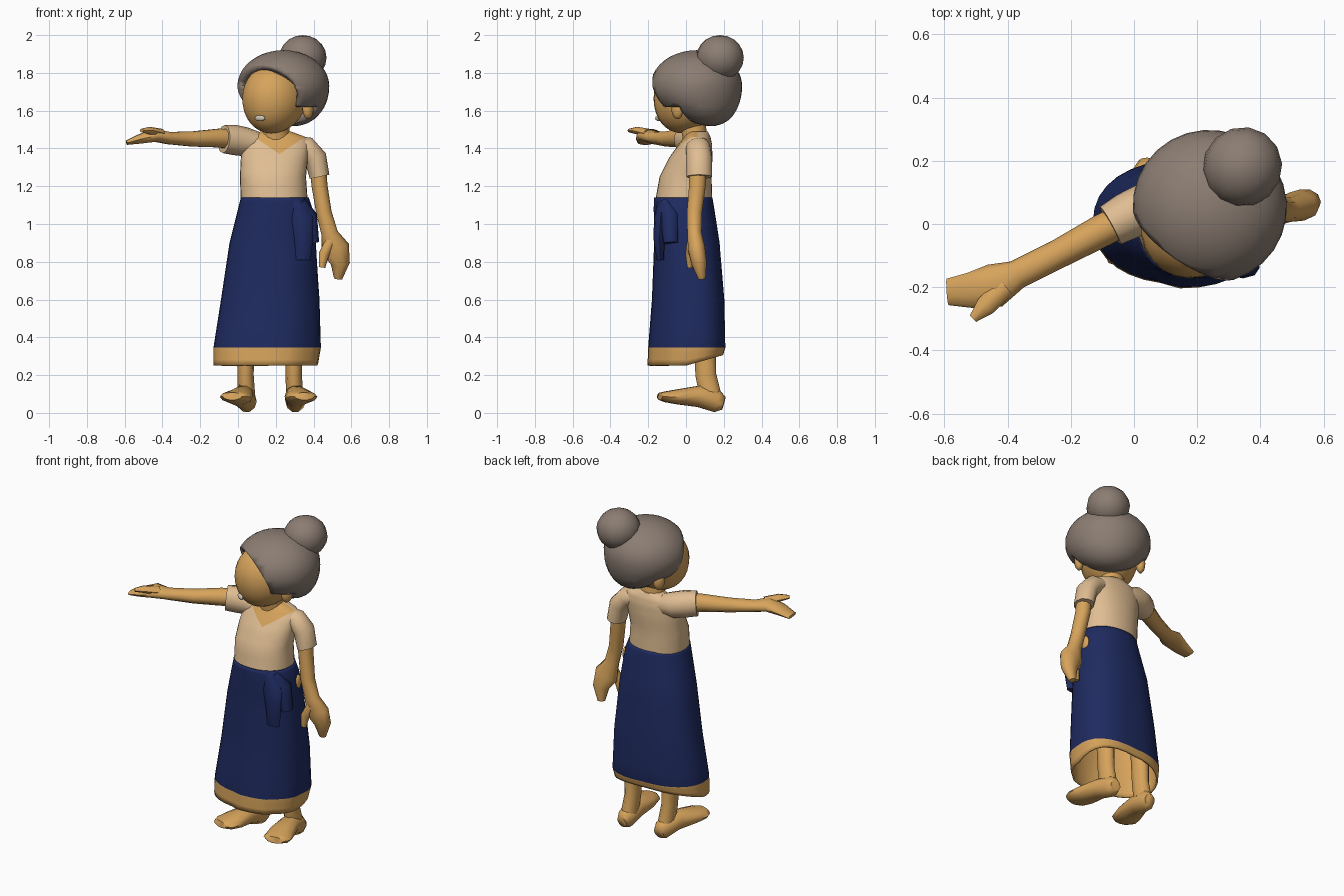
import bpy, bmesh, math
from mathutils import Vector, Matrix

cube = bpy.data.objects.get("Cube")
if cube:
    bpy.data.objects.remove(cube, do_unlink=True)


def material(name, rgb):
    m = bpy.data.materials.new(name)
    m.use_nodes = True
    m.diffuse_color = (*rgb, 1)
    bsdf = next(n for n in m.node_tree.nodes if n.type == 'BSDF_PRINCIPLED')
    bsdf.inputs["Base Color"].default_value = (*rgb, 1)
    bsdf.inputs["Roughness"].default_value = 0.9
    return m


SKIN = material("warm tan", (0.68, 0.37, 0.107))
SHIRT = material("cream cloth", (0.74, 0.51, 0.29))
SKIRT = material("navy cloth", (0.0135, 0.024, 0.118))
HAIR = material("grey brown hair", (0.26, 0.205, 0.17))
TEETH = material("pale mouth", (0.62, 0.55, 0.45))


def finish(name, bm, mats, rule=None, angle=60):
    """Turn a bmesh into a smooth shaded object, colouring faces by rule."""
    bmesh.ops.recalc_face_normals(bm, faces=bm.faces)
    if rule:
        for f in bm.faces:
            f.material_index = rule(f.calc_center_median())
    me = bpy.data.meshes.new(name)
    bm.to_mesh(me)
    bm.free()
    for m in mats:
        me.materials.append(m)
    ob = bpy.data.objects.new(name, me)
    bpy.context.collection.objects.link(ob)
    bpy.ops.object.select_all(action='DESELECT')
    ob.select_set(True)
    bpy.context.view_layer.objects.active = ob
    bpy.ops.object.shade_smooth_by_angle(angle=math.radians(angle))
    return ob


def cut(bm, point, normal):
    """Add an edge loop where a plane crosses the mesh."""
    bmesh.ops.bisect_plane(bm, geom=bm.verts[:] + bm.edges[:] + bm.faces[:],
                           plane_co=point, plane_no=normal)


def bridge(rings, caps=True):
    bm = bmesh.new()
    rows = [[bm.verts.new(p) for p in r] for r in rings]
    n = len(rows[0])
    for a, b in zip(rows, rows[1:]):
        for i in range(n):
            j = (i + 1) % n
            bm.faces.new((a[i], a[j], b[j], b[i]))
    if caps:
        bm.faces.new(rows[0])
        bm.faces.new(rows[-1])
    return bm


def tube(name, pts, mat, ref=(0, 0, 1), n=10):
    """Sweep an ellipse along points (x, y, z, half width, half height)."""
    ref = Vector(ref)
    c = [Vector(p[:3]) for p in pts]
    rings = []
    for i, p in enumerate(pts):
        t = (c[min(i + 1, len(c) - 1)] - c[max(i - 1, 0)]).normalized()
        side = t.cross(ref).normalized()
        up = side.cross(t)
        angles = [2 * math.pi * k / n for k in range(n)]
        rings.append([c[i] + side * p[3] * math.cos(a) + up * p[4] * math.sin(a)
                      for a in angles])
    return finish(name, bridge(rings), [mat])


def body_rings(spec, n=32, steps=3, power=0.92):
    """Horizontal rings from (z, xmin, xmax, ymin, ymax), refined in between."""
    fine = []
    for a, b in zip(spec, spec[1:]):
        fine += [[u + (v - u) * k / steps for u, v in zip(a, b)] for k in range(steps)]
    fine.append(spec[-1])

    def soft(v):
        return math.copysign(abs(v) ** power, v)
    rings = []
    for z, x0, x1, y0, y1 in fine:
        ring = []
        for k in range(n):
            a = 2 * math.pi * k / n
            ring.append(Vector(((x0 + x1) / 2 + (x1 - x0) / 2 * soft(math.cos(a)),
                                (y0 + y1) / 2 + (y1 - y0) / 2 * soft(math.sin(a)), z)))
        rings.append(ring)
    return rings


def ball(centre, radii, turn=0.0, u=24, v=16):
    bm = bmesh.new()
    bmesh.ops.create_uvsphere(bm, u_segments=u, v_segments=v, radius=1)
    bm.transform(Matrix.Translation(centre) @ Matrix.Rotation(turn, 4, 'Z')
                 @ Matrix.Diagonal((*radii, 1)))
    return bm


# Blouse, with the open neckline cut in and coloured as skin
torso = bridge(body_rings([(1.11, .015, .37, -.165, .14), (1.25, .01, .36, -.14, .135),
                           (1.35, .015, .37, -.09, .14), (1.42, .025, .38, -.04, .138),
                           (1.46, .05, .36, -.01, .13), (1.49, .12, .28, .01, .115)]))
for s in (-1, 1):
    cut(torso, (.22, 0, 1.37), (s * .68, 0, 1))
cut(torso, (0, .06, 0), (0, 1, 0))
finish("blouse", torso, [SHIRT, SKIN],
       lambda c: int(c.z > 1.37 + .68 * abs(c.x - .22) and c.y < .06))

# Wrapped skirt, with a front fold, a full back left side and a tan border
skirt = body_rings([(1.14, .015, .375, -.17, .14), (1.08, .0, .395, -.17, .15),
                    (.9, -.045, .412, -.165, .178), (.6, -.09, .43, -.172, .2),
                    (.345, -.13, .435, -.188, .203), (.25, -.13, .42, -.19, .19)])
for ring in skirt:
    for k, p in enumerate(ring):
        drop = (1.14 - p.z) / 0.9
        if p.y < -.05 and .09 < p.x < .33:
            p.y -= .014 * drop
        if 0 < k < 8:
            p += Vector((1, 1, 0)) * .026 * drop * math.sin(math.pi * k / 8)
        if p.z < .345:
            p.z += max(0, p.y) * 3 * (.345 - p.z)
ob = finish("skirt", bridge(skirt, caps=False), [SKIRT, SKIN],
            lambda c: int(c.z < .344))
lining = ob.modifiers.new("lining", 'SOLIDIFY')
lining.thickness = 0.012
lining.offset = -1
lining.material_offset = 1

# Knotted sash at the left hip, with a small gap in the wrap behind it
tube("sash_tail", [(.29, -.12, 1.12, .04, .03), (.335, -.135, 1.02, .065, .035),
                   (.345, -.14, .92, .052, .032), (.34, -.135, .81, .045, .02)],
     SKIRT, (0, 1, 0), 8)
tube("sash_loop", [(.32, -.11, 1.11, .04, .035), (.375, -.085, 1.04, .045, .05),
                   (.40, -.08, .9, .03, .04)], SKIRT, (0, 1, 0), 8)
finish("hip_gap", ball((.392, .035, 1.03), (.016, .03, .045), 0, 10, 8), [SKIN])

# Sleeves
tube("right_sleeve", [(.14, .065, 1.42, .06, .055), (.04, .055, 1.435, .078, .077),
                      (-.02, .025, 1.445, .075, .08), (-.075, -.005, 1.45, .068, .075)], SHIRT, n=12)
tube("left_sleeve", [(.28, .065, 1.43, .04, .05), (.36, .065, 1.405, .06, .065),
                     (.41, .07, 1.35, .06, .068), (.432, .07, 1.25, .053, .068)],
     SHIRT, (0, 1, 0), 12)

# Right arm, held out to the side
tube("right_arm", [(-.02, .02, 1.45, .05, .055), (-.1, -.02, 1.455, .052, .052),
                   (-.24, -.095, 1.45, .046, .042), (-.37, -.16, 1.455, .046, .034),
                   (-.44, -.195, 1.47, .07, .036), (-.52, -.21, 1.45, .056, .026),
                   (-.59, -.215, 1.43, .042, .012)], SKIN)
tube("right_thumb", [(-.41, -.2, 1.48, .034, .025), (-.47, -.26, 1.495, .032, .02),
                     (-.51, -.3, 1.495, .014, .01)], SKIN, n=8)

# Left arm, hanging down
tube("left_arm", [(.42, .065, 1.33, .045, .05), (.432, .06, 1.2, .042, .046),
                  (.455, .045, 1.06, .041, .042), (.485, .045, .95, .044, .04),
                  (.515, .055, .87, .076, .047), (.542, .07, .79, .05, .042),
                  (.53, .085, .71, .022, .02)], SKIN, (0, 1, 0))
tube("left_thumb", [(.49, .03, .91, .028, .025), (.455, .02, .84, .028, .024),
                    (.445, .02, .77, .017, .014)], SKIN, (0, 1, 0), 8)

# Legs and bare feet
for side, x, toe in (("right", .04, -.05), ("left", .295, .04)):
    tube(side + "_leg", [(x, .09, .6, .055, .06), (x, .1, .34, .046, .06),
                         (x, .105, .2, .043, .058), (x + .005, .13, .09, .046, .06)],
         SKIN, (0, 1, 0))
    tube(side + "_foot", [(x + .01, .2, .05, .034, .036), (x + .008, .165, .06, .052, .06),
                          (x + toe * .3, .07, .088, .06, .06),
                          (x + toe * .8, -.04, .085, .082, .042),
                          (x + toe * 1.2, -.105, .085, .08, .03),
                          (x + toe * 1.4, -.138, .088, .054, .02)], SKIN)

# Neck and head, turned towards the right
TURN = -0.6
tube("neck", [(.2, .055, 1.38, .085, .075), (.2, .045, 1.47, .072, .066),
              (.2, .03, 1.58, .075, .075)], SKIN, (0, 1, 0), 14)
face_dir = Vector((math.sin(TURN), -math.cos(TURN), 0))
side_dir = Vector((math.cos(TURN), math.sin(TURN), 0))
head_c = Vector((.192, .005, 1.665))
bm = ball(head_c, (.165, .182, .185), TURN)
for v in bm.verts:
    low = max(0, head_c.z - v.co.z) / .18
    v.co += face_dir * .025 * low * low
finish("head", bm, [SKIN])


def on_face(across, forward, z):
    p = head_c + side_dir * across + face_dir * forward
    return Vector((p.x, p.y, z))


# Mouth and ears
finish("mouth", ball(on_face(.02, .164, 1.56), (.034, .012, .016), TURN, 12, 6), [TEETH])
for name, s in (("right_ear", -1), ("left_ear", 1)):
    finish(name, ball(on_face(s * .176, -.06, 1.61), (.028, .035, .055), TURN, 10, 8), [SKIN])

# Hair shell with the face opening cut away, lower at the back
bm = bmesh.new()
bmesh.ops.create_uvsphere(bm, u_segments=28, v_segments=20, radius=1)
for v in bm.verts:
    x, y, z = v.co
    v.co = (x * .245, y * .242, z * .19)
    if z < 0:
        v.co.z += z * (.05 * max(0, y) + .053 * y)
FRONT, EDGE, SLOPE, BASE = .03, -.34, 2.25, -.11
cut(bm, (0, 0, EDGE), (0, SLOPE, 1))
cut(bm, (0, 0, BASE), (0, 0, 1))
cut(bm, (0, FRONT, 0), (0, 1, 0))
hole = []
for f in bm.faces:
    c = f.calc_center_median()
    if c.z < EDGE - SLOPE * c.y or (c.y < FRONT and c.z < BASE):
        if c.y < FRONT:
            hole.append(f)
bmesh.ops.delete(bm, geom=hole, context='FACES')
bm.transform(Matrix.Translation((.24, .055, 1.73)) @ Matrix.Rotation(TURN, 4, 'Z'))
ob = finish("hair", bm, [HAIR])
shell = ob.modifiers.new("thickness", 'SOLIDIFY')
shell.thickness = 0.045
shell.offset = -1

# Hair bun
finish("hair_bun", ball((.343, .18, 1.88), (.125, .128, .12), TURN, 14, 10), [HAIR])
